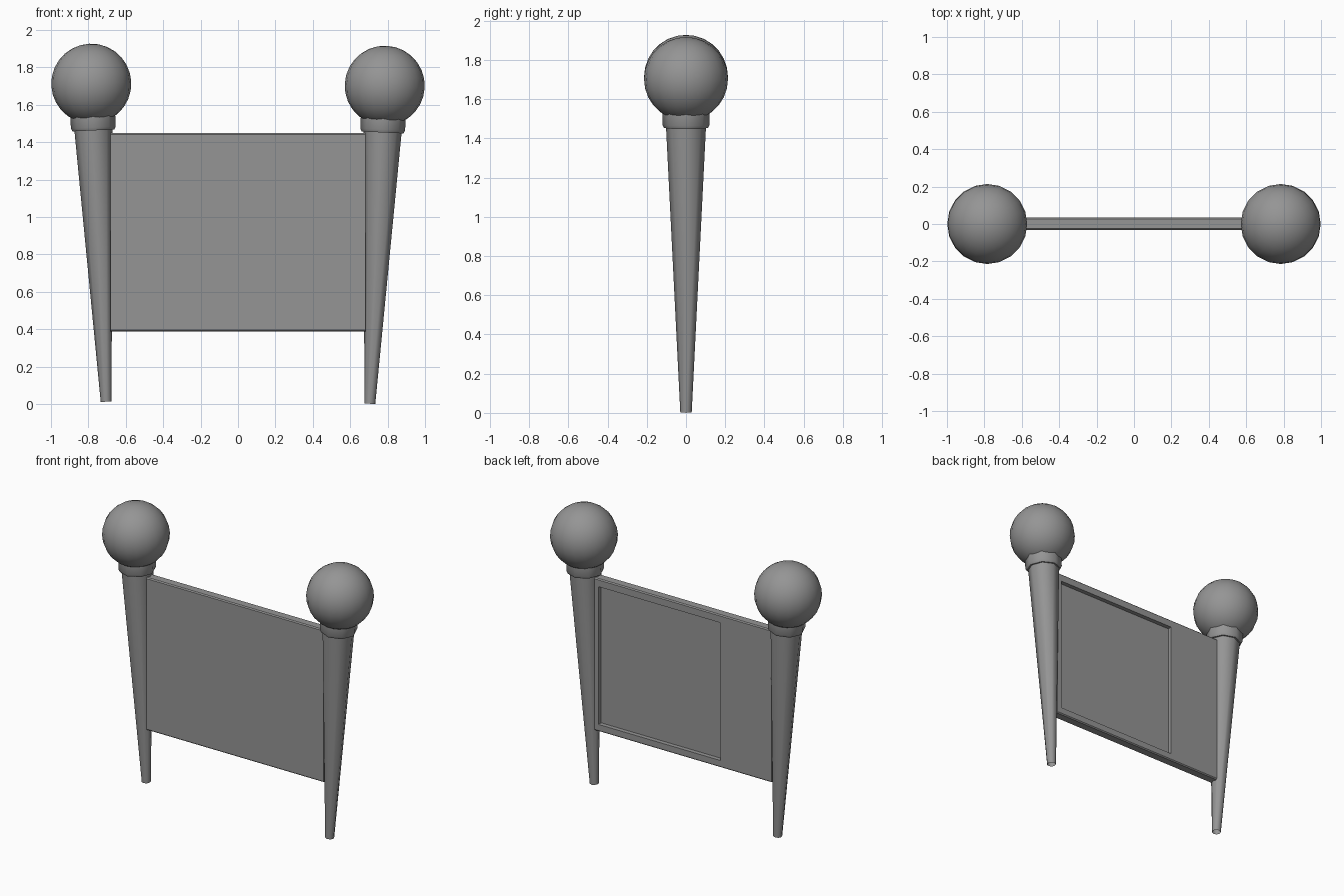
import bpy, bmesh, math
from mathutils import Matrix, Vector

if "Cube" in bpy.data.objects:
    bpy.data.objects.remove(bpy.data.objects["Cube"])

TILT = math.atan2(0.08, 1.71)
GREY = bpy.data.materials.new("dark_grey")
GREY.diffuse_color = (0.3, 0.3, 0.3, 1)
GREY.use_nodes = True
GREY.node_tree.nodes["Principled BSDF"].inputs["Base Color"].default_value = GREY.diffuse_color


def finish(name, bm, angle=None):
    mesh = bpy.data.meshes.new(name)
    bm.to_mesh(mesh)
    bm.free()
    mesh.materials.append(GREY)
    ob = bpy.data.objects.new(name, mesh)
    bpy.context.collection.objects.link(ob)
    if angle:
        bpy.ops.object.select_all(action='DESELECT')
        ob.select_set(True)
        bpy.context.view_layer.objects.active = ob
        bpy.ops.object.shade_smooth_by_angle(angle=math.radians(angle))
    return ob


def lathe(profile, sides, base=True):
    """Turned part from (radius, height) pairs, with an optional base cap."""
    bm = bmesh.new()
    rings = []
    for r, z in profile:
        rings.append([bm.verts.new((r * math.cos(math.tau * i / sides),
                                    r * math.sin(math.tau * i / sides), z))
                      for i in range(sides)])
    for a, b in zip(rings, rings[1:]):
        for i in range(sides):
            j = (i + 1) % sides
            bm.faces.new((a[i], a[j], b[j], b[i]))
    if base:
        bm.faces.new(rings[0][::-1])
    bm.faces.new(rings[-1])
    return bm


# Two leaning tapered posts, open at the foot, each with a collar and a ball
for side, label, lift in ((-1, "left", 0.013), (1, "right", 0.002)):
    place = Matrix.Translation((side * 0.705, 0, lift)) @ Matrix.Rotation(side * TILT, 4, 'Y')
    post = lathe([(0.029, 0), (0.103, 1.48)], 8, base=False)
    collar = lathe([(0.112, 1.452), (0.12, 1.468), (0.12, 1.53)], 8)
    ball = bmesh.new()
    bmesh.ops.create_uvsphere(ball, u_segments=20, v_segments=14, radius=0.214,
                              matrix=Matrix.Translation((0, 0, 1.702)))
    for part, bm in (("post", post), ("collar", collar), ("ball", ball)):
        ob = finish(f"{label}_{part}", bm, 50)
        ob.matrix_world = place

# Panel board with softened long edges
bm = bmesh.new()
bmesh.ops.create_cube(bm, size=1, matrix=Matrix.Translation((0, 0.001, 0.919))
                      @ Matrix.Diagonal((1.362, 0.066, 1.06, 1)))
long_edges = [e for e in bm.edges if abs(e.verts[0].co.x - e.verts[1].co.x) > 1]
bmesh.ops.bevel(bm, geom=long_edges, offset=0.007, segments=1,
                profile=0.5, affect='EDGES')

# Shallow off-centre recess in the back of the panel
for co, no in (((-0.29, 0, 0), (1, 0, 0)), ((0.65, 0, 0), (1, 0, 0)),
               ((0, 0, 0.438), (0, 0, 1)), ((0, 0, 1.395), (0, 0, 1))):
    bmesh.ops.bisect_plane(bm, geom=bm.verts[:] + bm.edges[:] + bm.faces[:],
                           plane_co=co, plane_no=no)
target = Vector((0.18, 0.034, 0.917))
face = min(bm.faces, key=lambda f: (f.calc_center_median() - target).length)
new = bmesh.ops.extrude_face_region(bm, geom=[face])["geom"]
bmesh.ops.translate(bm, vec=(0, -0.03, 0),
                    verts=[g for g in new if isinstance(g, bmesh.types.BMVert)])
if face.is_valid:
    bmesh.ops.delete(bm, geom=[face], context='FACES_ONLY')
bmesh.ops.recalc_face_normals(bm, faces=bm.faces[:])
finish("panel", bm)
